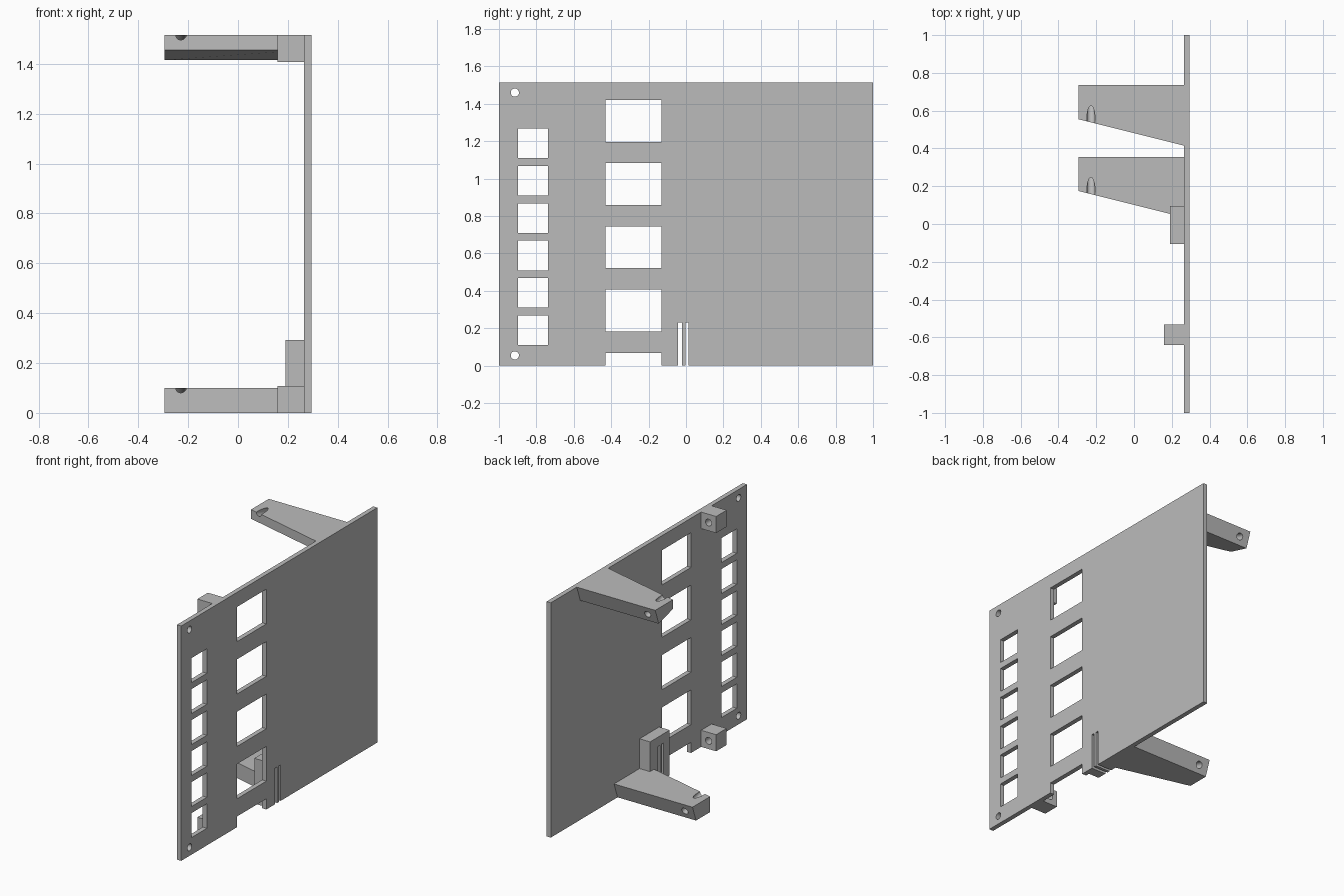
import bpy, bmesh, math
from mathutils import Vector

if "Cube" in bpy.data.objects:
    bpy.data.objects.remove(bpy.data.objects["Cube"], do_unlink=True)

grey = bpy.data.materials.new("plain grey")
grey.use_nodes = True
colour = (0.5, 0.5, 0.5, 1)
grey.diffuse_color = colour
grey.node_tree.nodes["Principled BSDF"].inputs["Base Color"].default_value = colour

INNER, OUTER, TOP, TIP = 0.265, 0.295, 1.515, -0.295


def add_object(name, bm):
    bmesh.ops.recalc_face_normals(bm, faces=bm.faces)
    mesh = bpy.data.meshes.new(name)
    bm.to_mesh(mesh)
    bm.free()
    mesh.materials.append(grey)
    obj = bpy.data.objects.new(name, mesh)
    bpy.context.collection.objects.link(obj)
    return obj


def prism(name, near, far):
    """Solid between two matching four-point sections."""
    bm = bmesh.new()
    a = [bm.verts.new(p) for p in near]
    b = [bm.verts.new(p) for p in far]
    bm.faces.new(a)
    bm.faces.new(b[::-1])
    for i in range(4):
        j = (i + 1) % 4
        bm.faces.new((a[i], b[i], b[j], a[j]))
    return add_object(name, bm)


def box(name, x, y, z):
    def section(px):
        return [(px, y[0], z[0]), (px, y[1], z[0]), (px, y[1], z[1]), (px, y[0], z[1])]
    return prism(name, section(x[0]), section(x[1]))


def rod(name, start, end, radius=0.022):
    start, end = Vector(start), Vector(end)
    axis = end - start
    bm = bmesh.new()
    bmesh.ops.create_cone(bm, cap_ends=True, segments=32, radius1=radius,
                          radius2=radius, depth=axis.length)
    turn = axis.to_track_quat('Z', 'Y').to_matrix().to_4x4()
    bmesh.ops.transform(bm, matrix=turn, verts=bm.verts)
    bmesh.ops.translate(bm, vec=(start + end) / 2, verts=bm.verts)
    return add_object(name, bm)


def cut(obj, cutters):
    bpy.context.view_layer.objects.active = obj
    for cutter in cutters:
        cutter.hide_render = True
        mod = obj.modifiers.new("cut", 'BOOLEAN')
        mod.operation, mod.solver, mod.object = 'DIFFERENCE', 'EXACT', cutter
        bpy.ops.object.modifier_apply(modifier=mod.name)
        bpy.data.objects.remove(cutter, do_unlink=True)


def smooth(obj):
    bpy.ops.object.select_all(action='DESELECT')
    obj.select_set(True)
    bpy.context.view_layer.objects.active = obj
    bpy.ops.object.shade_smooth_by_angle(angle=math.radians(30))


def slots():
    return [box("slot_cutter", (0.1, 0.4), y, (-0.1, 0.232))
            for y in ((-0.042, -0.022), (-0.004, 0.014))]


# Main panel with its window columns, screw holes and slots
panel = box("panel", (INNER, OUTER), (-1, 1), (0, TOP))
through = (INNER - 0.1, OUTER + 0.1)
cutters = slots()
for i in range(6):
    z = 0.11 + 0.2 * i
    cutters.append(box("small_window", through, (-0.897, -0.738), (z, z + 0.158)))
for i in range(5):
    z = -0.155 + 0.338 * i
    cutters.append(box("large_window", through, (-0.43, -0.132), (z, z + 0.224)))
for z in (0.055, TOP - 0.055):
    cutters.append(rod("screw_hole", (through[0], -0.915, z), (through[1], -0.915, z)))
cut(panel, cutters)
smooth(panel)

# Slotted guide block behind the panel
guide = box("guide_block", (0.19, INNER), (-0.105, 0.095), (0, 0.292))
cut(guide, slots())

# Corner blocks with blind holes facing back
for name, z in (("lower_block", 0), ("upper_block", TOP - 0.107)):
    block = box(name, (0.158, INNER), (-0.64, -0.533), (z, z + 0.107))
    cut(block, [rod("blind_hole", (0.212, -0.62, z + 0.053), (0.212, -0.5, z + 0.053))])
    smooth(block)


# Tapered arms with leaning backs and slanted screw holes
def arm(name, back, top, front_rise):
    low, lean = top - 0.1, 0.036

    def section(x, front):
        return [(x, front, top), (x, back, top), (x, back - lean, low),
                (x, front, low + front_rise)]
    obj = prism(name, section(TIP, back - 0.18), section(INNER, back - 0.32))
    hole = Vector((-0.228, back - 0.018, top - 0.05))
    along = Vector((0, -1, 0.3))
    cut(obj, [rod("arm_hole", hole - along * 0.1, hole + along * 0.4)])
    smooth(obj)


arm("upper_arm", 0.735, TOP, 0.04)
arm("lower_arm", 0.355, 0.1, 0)
